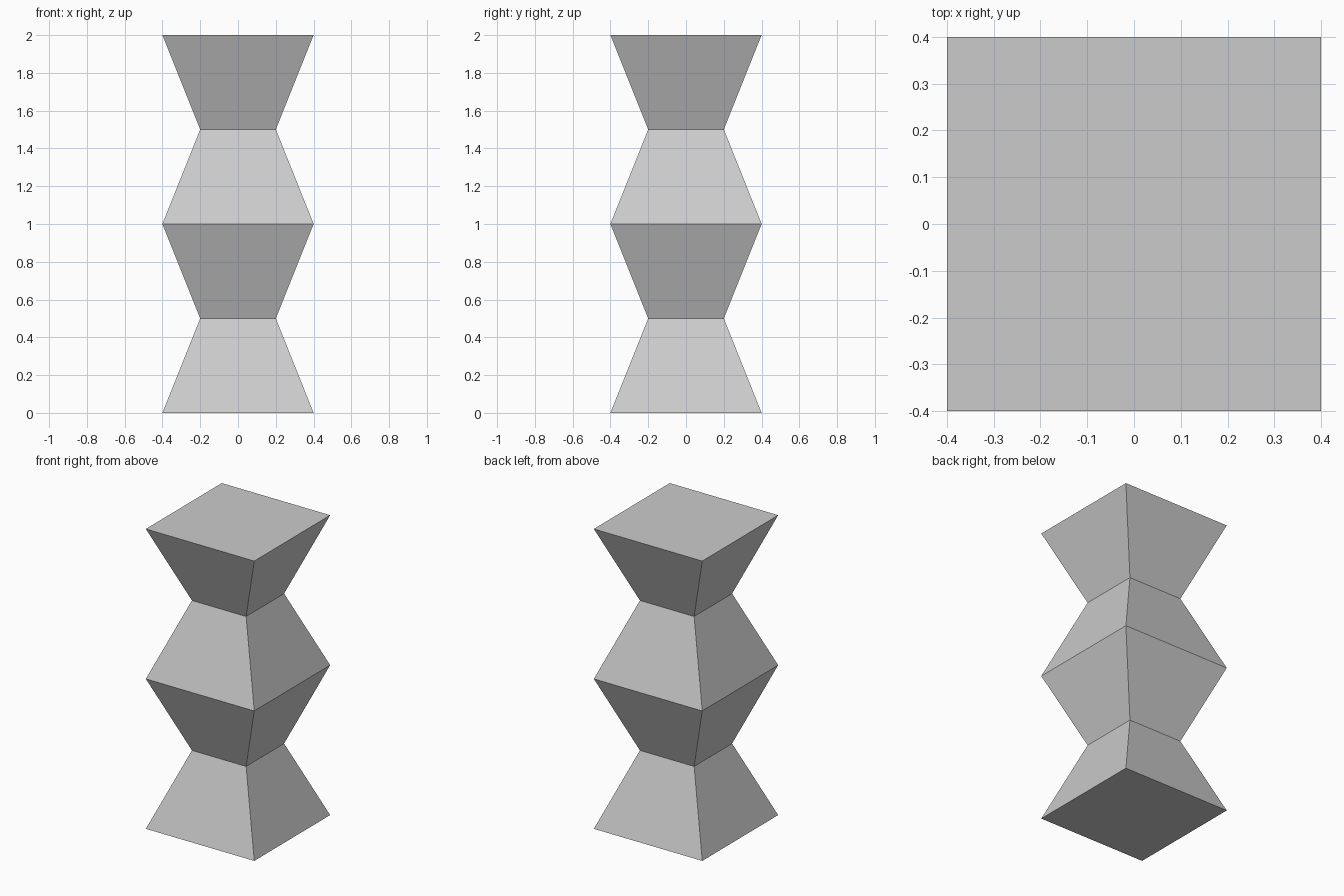
import bpy
import bmesh

if "Cube" in bpy.data.objects:
    bpy.data.objects.remove(bpy.data.objects["Cube"])

# Square half-widths and heights of the column, bottom to top
PROFILE = [(0.4, 0.0), (0.2, 0.5), (0.4, 1.0), (0.2, 1.5), (0.4, 2.0)]
CORNERS = [(-1, -1), (1, -1), (1, 1), (-1, 1)]


def loft_squares(name, profile):
    bm = bmesh.new()
    rings = [[bm.verts.new((sx * r, sy * r, z)) for sx, sy in CORNERS]
             for r, z in profile]
    # Sloping sides
    for low, high in zip(rings, rings[1:]):
        for i in range(4):
            j = (i + 1) % 4
            bm.faces.new((low[i], low[j], high[j], high[i]))
    # Flat end caps
    bm.faces.new(rings[0][::-1])
    bm.faces.new(rings[-1])
    mesh = bpy.data.meshes.new(name)
    bm.to_mesh(mesh)
    bm.free()
    obj = bpy.data.objects.new(name, mesh)
    bpy.context.collection.objects.link(obj)
    return obj


# Zigzag square column
loft_squares("zigzag_column", PROFILE)
